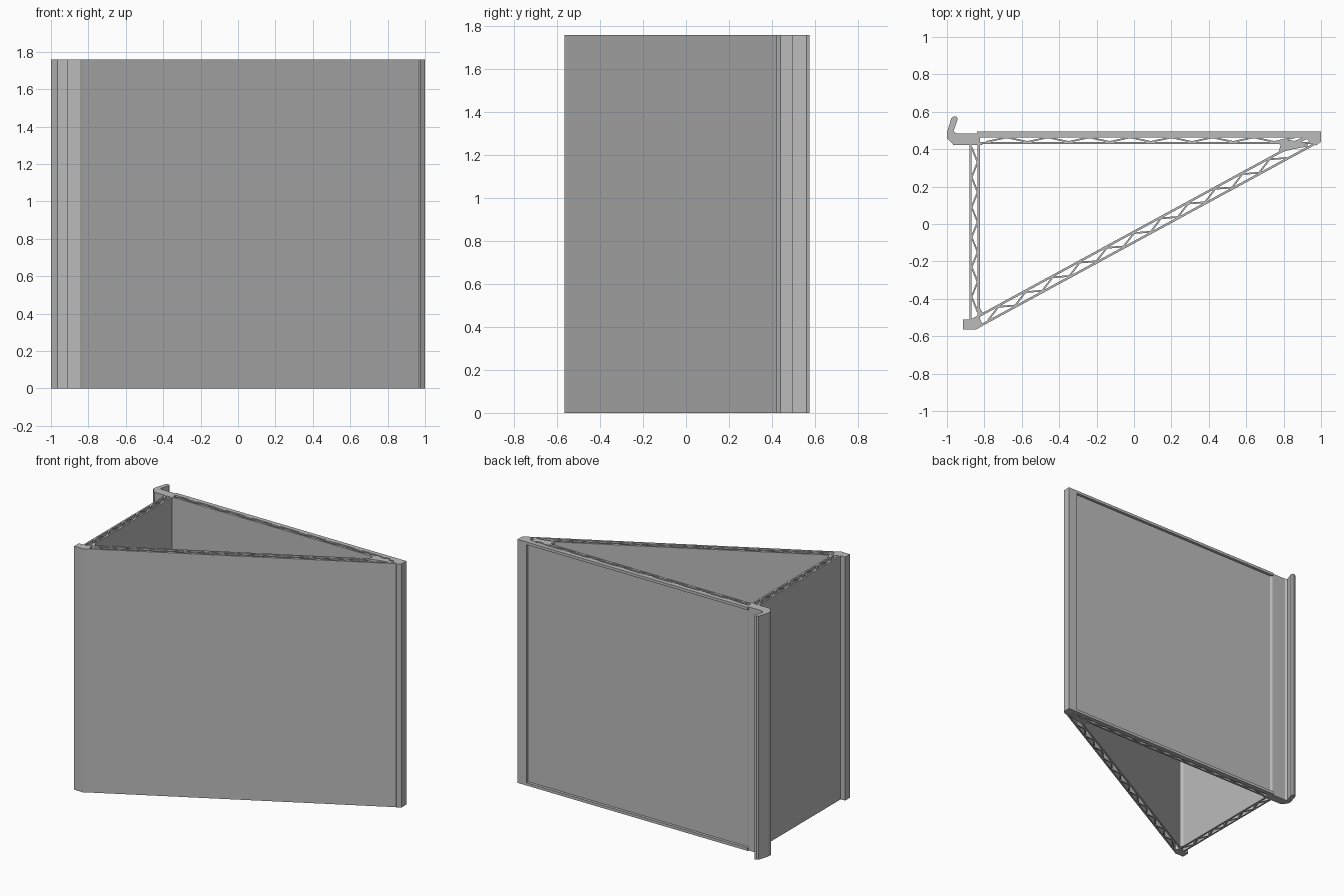
import bpy, bmesh, math
from mathutils import Vector

HEIGHT = 1.76

cube = bpy.data.objects.get("Cube")
if cube:
    bpy.data.objects.remove(cube)

grey = bpy.data.materials.new("light grey")
grey.use_nodes = True
grey.diffuse_color = (0.5, 0.5, 0.5, 1)
grey.node_tree.nodes["Principled BSDF"].inputs["Base Color"].default_value = (0.5, 0.5, 0.5, 1)


def extrude(name, outlines, z0=0, z1=HEIGHT):
    """One object made of outlines in plan, extruded upwards."""
    bm = bmesh.new()
    for pts in outlines:
        face = bm.faces.new([bm.verts.new((p[0], p[1], z0)) for p in pts])
        new = bmesh.ops.extrude_face_region(bm, geom=[face])["geom"]
        top = [v for v in new if isinstance(v, bmesh.types.BMVert)]
        bmesh.ops.translate(bm, verts=top, vec=(0, 0, z1 - z0))
    bmesh.ops.recalc_face_normals(bm, faces=bm.faces[:])
    mesh = bpy.data.meshes.new(name)
    bm.to_mesh(mesh)
    bm.free()
    mesh.materials.append(grey)
    obj = bpy.data.objects.new(name, mesh)
    bpy.context.collection.objects.link(obj)
    return obj


def bar(p, q, t):
    """Thin rectangle of thickness t centred on the line from p to q."""
    d = (q - p).normalized()
    n = Vector((-d.y, d.x)) * t / 2
    return [p - n, q - n, q + n, p + n]


def panel(name, a, b, depth, start, end, step, skin=0.012, web=0.009):
    """Two skins with a zigzag web; a to b runs along the outer face."""
    a, b = Vector(a), Vector(b)
    d = (b - a).normalized()
    n = Vector((-d.y, d.x))
    shapes = [bar(a + n * o, b + n * o, skin) for o in (skin / 2, depth - skin / 2)]
    count = round((end - start) / step)
    nodes = [a + d * (start + i * step) + n * (depth - skin if i % 2 else skin)
             for i in range(count + 1)]
    shapes += [bar(p, q, web) for p, q in zip(nodes, nodes[1:])]
    return extrude(name, shapes)


# Truss walls
panel("back_wall", (0.95, 0.475), (-0.84, 0.475), 0.048, 0.09, 1.74, 0.11)
panel("side_wall", (-0.88, 0.43), (-0.88, -0.52), 0.056, 0.02, 0.94, 0.08)
panel("sloping_wall", (-0.84, -0.561), (0.985, 0.432), 0.061, 0.075, 1.89, 0.0825)

# Hooked rail at the back right corner
extrude("hook_rail", [[(-1, 0.46), (-0.965, 0.422), (-0.81, 0.422), (-0.824, 0.44),
                       (-0.824, 0.475), (-0.84, 0.485), (-0.95, 0.485), (-0.965, 0.495),
                       (-0.943, 0.56), (-0.948, 0.574), (-0.965, 0.574),
                       (-0.977, 0.565), (-1, 0.49)]])

# Foot rail at the front right corner, with its inner gusset
extrude("foot_rail", [[(-0.915, -0.565), (-0.845, -0.565), (-0.82, -0.55),
                       (-0.815, -0.525), (-0.83, -0.495), (-0.85, -0.51), (-0.915, -0.51)]])
extrude("foot_gusset", [[(-0.834, -0.5), (-0.785, -0.474), (-0.81, -0.472), (-0.824, -0.45),
                         (-0.834, -0.45)]])

# Pointed corner at the left end
extrude("end_rail", [[(0.93, 0.475), (0.92, 0.46), (0.94, 0.435), (0.975, 0.42),
                      (1, 0.44), (1, 0.495), (0.93, 0.495)]])
extrude("end_gusset", [[(0.77, 0.437), (0.783, 0.42), (0.776, 0.392), (0.79, 0.384),
                        (0.85, 0.4), (0.93, 0.415), (0.93, 0.425), (0.87, 0.43),
                        (0.85, 0.447), (0.8, 0.45)],
                       bar(Vector((0.84, 0.43)), Vector((0.935, 0.47)), 0.012)])

# Retaining lips along the bottom and top of the back face
LIP = 0.02
for label, z in (("bottom_lip", 0), ("top_lip", HEIGHT - LIP)):
    extrude(label, [[(-0.84, 0.47), (0.94, 0.47), (0.94, 0.495), (-0.84, 0.495)]], z, z + LIP)
